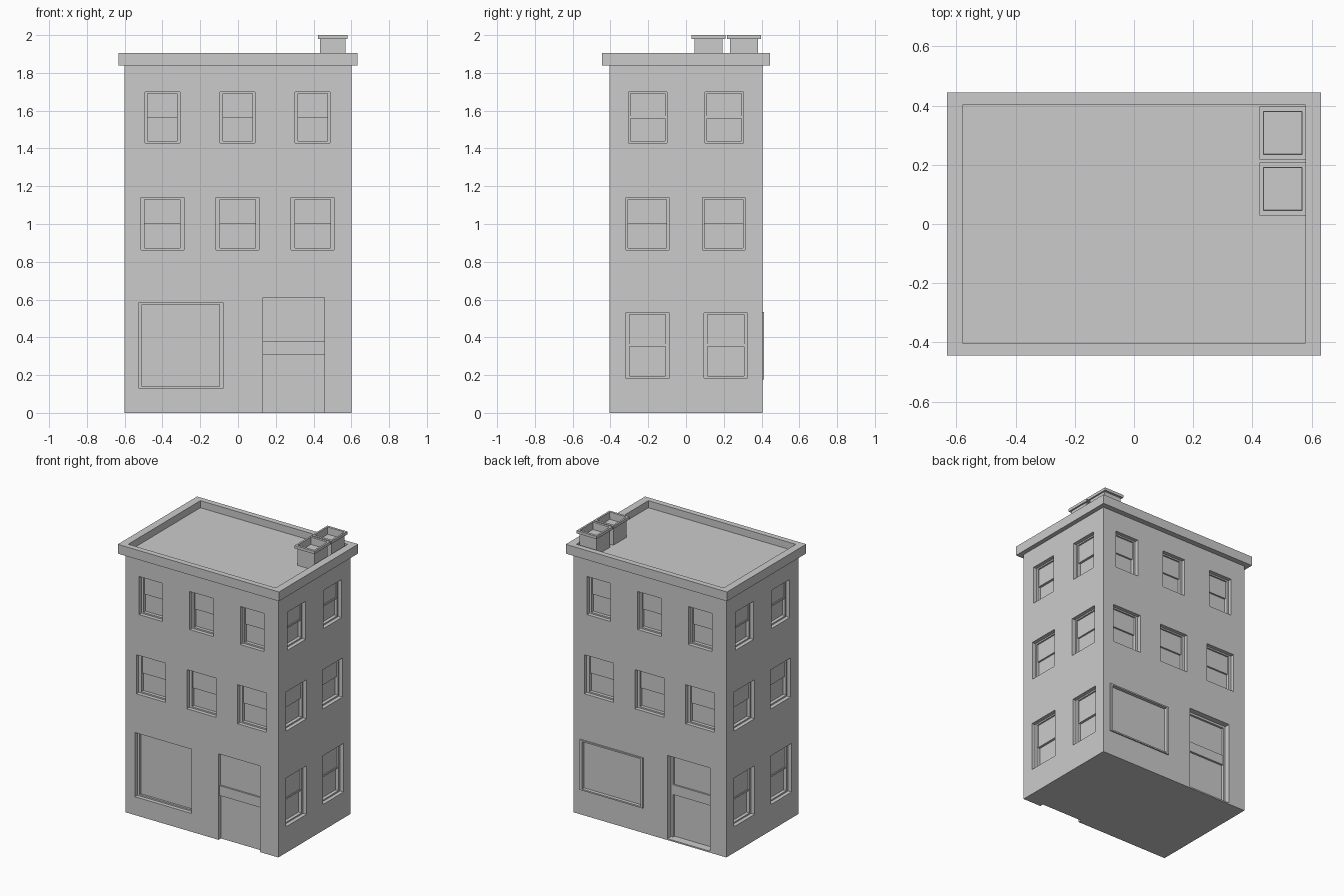
import bpy, bmesh
from math import pi
from mathutils import Matrix, Vector

if "Cube" in bpy.data.objects:
    bpy.data.objects.remove(bpy.data.objects["Cube"])

HX, HY = 0.6, 0.405


def finish(name, bm):
    bmesh.ops.recalc_face_normals(bm, faces=bm.faces)
    me = bpy.data.meshes.new(name)
    bm.to_mesh(me)
    bm.free()
    ob = bpy.data.objects.new(name, me)
    bpy.context.collection.objects.link(ob)
    return ob


def add_box(bm, x0, x1, y0, y1, z0, z1, mat=Matrix()):
    vs = bmesh.ops.create_cube(bm, size=1)["verts"]
    for v in vs:
        p = Vector(((x0 + x1) / 2 + v.co.x * (x1 - x0),
                    (y0 + y1) / 2 + v.co.y * (y1 - y0),
                    (z0 + z1) / 2 + v.co.z * (z1 - z0)))
        v.co = mat @ p


def stacked(name, cx, cy, rings):
    """Skin a stack of rectangles (half x, half y, z), capped at both ends."""
    bm = bmesh.new()
    loops = [[bm.verts.new((cx + sx * hx, cy + sy * hy, z))
              for sx, sy in ((-1, -1), (1, -1), (1, 1), (-1, 1))] for hx, hy, z in rings]
    for a, b in zip(loops, loops[1:]):
        for i in range(4):
            j = (i + 1) % 4
            bm.faces.new((a[i], a[j], b[j], b[i]))
    bm.faces.new(loops[0])
    bm.faces.new(loops[-1])
    return finish(name, bm)


# Each wall: local u runs right, local y runs into the wall
def wall(turn):
    return Matrix.Rotation(turn * pi / 2, 4, 'Z') @ Matrix.Translation((0, -(HX if turn % 2 else HY), 0))


cutters = bmesh.new()


def cut(mat, u0, u1, z0, z1, depth):
    add_box(cutters, u0, u1, -0.05, depth, z0, z1, mat)


def frame(bm, mat, u0, u1, z0, z1, bu, bz, front, back):
    add_box(bm, u0, u0 + bu, front, back, z0, z1, mat)
    add_box(bm, u1 - bu, u1, front, back, z0, z1, mat)
    add_box(bm, u0 + bu, u1 - bu, front, back, z0, z0 + bz, mat)
    add_box(bm, u0 + bu, u1 - bu, front, back, z1 - bz, z1, mat)


def sash_window(name, mat, u, w, z0, z1, bu, rail):
    u0, u1, zm, D = u - w / 2, u + w / 2, (z0 + z1) / 2, 0.06
    cut(mat, u0, u1, z0, z1, D)
    bm = bmesh.new()
    frame(bm, mat, u0, u1, z0, z1, bu, 0.01, 0.027, D)
    add_box(bm, u0 + bu, u1 - bu, 0.038, D, zm, z1 - 0.01, mat)       # upper sash
    add_box(bm, u0 + bu, u1 - bu, 0.05, D, z0 + 0.01, zm, mat)        # lower sash
    if rail:
        add_box(bm, u0 + bu, u1 - bu, 0.033, D, zm - 0.006, zm + 0.006, mat)
    finish(name, bm)


def shop_window(name, mat, u0, u1, z0, z1, front, pane):
    cut(mat, u0, u1, z0, z1, 0.06)
    bm = bmesh.new()
    frame(bm, mat, u0, u1, z0, z1, 0.018, 0.01, front, 0.06)
    add_box(bm, u0 + 0.018, u1 - 0.018, pane, 0.06, z0 + 0.01, z1 - 0.01, mat)
    finish(name, bm)


def door(name, mat, u0, u1, z0, z1, set_in, border):
    D = set_in + 0.04
    cut(mat, u0, u1, z0, z1, D)
    bm = bmesh.new()
    zb = max(z0, 0)
    if border:
        add_box(bm, u0, u0 + border, set_in, D, zb, z1, mat)
        add_box(bm, u1 - border, u1, set_in, D, zb, z1, mat)
        add_box(bm, u0 + border, u1 - border, set_in, D, z1 - border, z1, mat)
    a, b = u0 + border, u1 - border
    add_box(bm, a, b, set_in + 0.015, D, 0.38, z1 - border, mat)      # upper panel
    add_box(bm, a, b, set_in + 0.003, D, 0.31, 0.38, mat)             # cross band
    add_box(bm, a, b, set_in + 0.018, D, zb, 0.31, mat)               # lower panel
    finish(name, bm)


# Upper windows on front and back
for turn, side in ((0, "front"), (2, "back")):
    for i, u in enumerate((-0.4, -0.002, 0.395)):
        sash_window(f"{side}_top_window_{i}", wall(turn), u, 0.186, 1.43, 1.70, 0.015, False)
        sash_window(f"{side}_middle_window_{i}", wall(turn), u, 0.228, 0.863, 1.14, 0.02, False)

# Windows on both sides
for turn, side in ((1, "right"), (3, "left")):
    for i, u in enumerate((-0.202, 0.202)):
        s = -0.002 if i == 0 else 0.008
        sash_window(f"{side}_top_window_{i}", wall(turn), u, 0.205, 1.43, 1.70, 0.011, True)
        sash_window(f"{side}_middle_window_{i}", wall(turn), u - 0.002, 0.226, 0.863, 1.14, 0.011, False)
        sash_window(f"{side}_ground_window_{i}", wall(turn), u + s, 0.232, 0.185, 0.53, 0.02, True)

# Ground floor openings
shop_window("front_shop_window", wall(0), -0.525, -0.08, 0.13, 0.585, 0.027, 0.042)
shop_window("back_shop_window", wall(2), -0.545, -0.05, 0.177, 0.533, -0.009, 0.015)
door("front_door", wall(0), 0.132, 0.457, -0.05, 0.61, 0.008, 0)
door("back_door", wall(2), 0.138, 0.47, 0.01, 0.6, 0.04, 0.015)

# Building body with the openings cut out
body = stacked("building_body", 0, 0, [(HX, HY, 0), (HX, HY, 1.85)])
cutter = finish("opening_cutter", cutters)
cutter.hide_render = True
mod = body.modifiers.new("openings", 'BOOLEAN')
mod.operation = 'DIFFERENCE'
mod.solver = 'EXACT'
mod.object = cutter
bpy.context.view_layer.objects.active = body
bpy.ops.object.modifier_apply(modifier=mod.name)
bpy.data.objects.remove(cutter)

# Cornice with a sunken roof
stacked("cornice_roof", 0, 0, [(0.632, 0.444, 1.84), (0.632, 0.444, 1.906),
                               (0.578, 0.404, 1.906), (0.578, 0.404, 1.856)])

# Hollow chimneys
for i, y in enumerate((0.118, 0.307)):
    stacked(f"chimney_{i}", 0.502, y, [(0.067, 0.074, 1.85), (0.067, 0.074, 1.98),
                                       (0.078, 0.09, 1.98), (0.078, 0.09, 2.0),
                                       (0.065, 0.073, 2.0), (0.063, 0.071, 1.95)])
